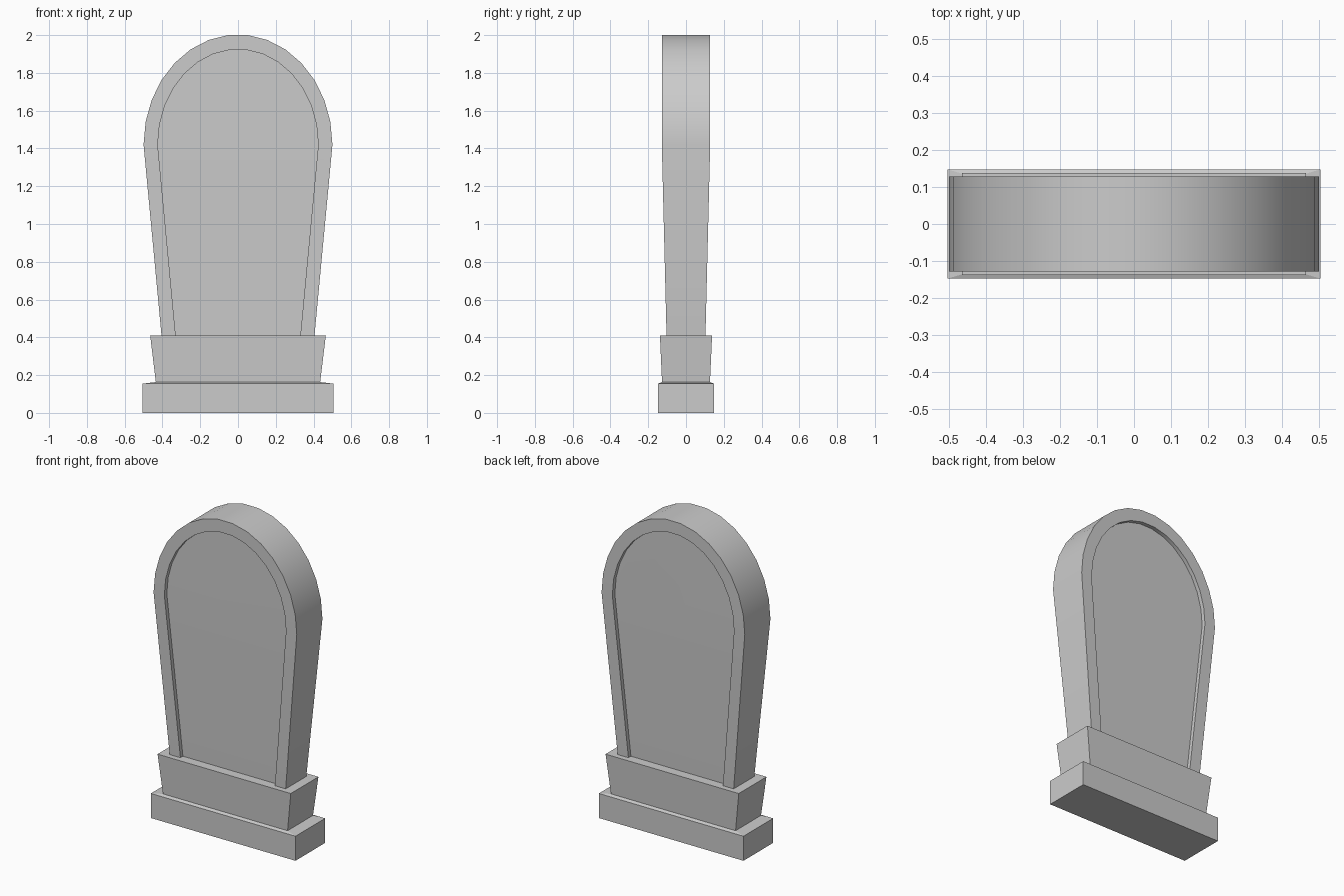
import bpy, bmesh, math

if "Cube" in bpy.data.objects:
    bpy.data.objects.remove(bpy.data.objects["Cube"])


def finish(name, bm, smooth=False):
    bmesh.ops.recalc_face_normals(bm, faces=bm.faces)
    mesh = bpy.data.meshes.new(name)
    bm.to_mesh(mesh)
    bm.free()
    ob = bpy.data.objects.new(name, mesh)
    bpy.context.collection.objects.link(ob)
    if smooth:
        bpy.ops.object.select_all(action='DESELECT')
        ob.select_set(True)
        bpy.context.view_layer.objects.active = ob
        bpy.ops.object.shade_smooth_by_angle(angle=math.radians(30))
    return ob


# Stepped pedestal: stacked rectangles (half width, half depth, height)
bm = bmesh.new()
rings = []
for hx, hy, z in [(0.505, 0.148, 0), (0.505, 0.148, 0.155),
                  (0.435, 0.127, 0.163), (0.465, 0.138, 0.41)]:
    rings.append([bm.verts.new((sx * hx, sy * hy, z))
                  for sx, sy in ((-1, -1), (1, -1), (1, 1), (-1, 1))])
for a, b in zip(rings, rings[1:]):
    for i in range(4):
        j = (i + 1) % 4
        bm.faces.new((a[i], a[j], b[j], b[i]))
bm.faces.new(rings[0])
bm.faces.new(rings[-1])
finish("pedestal", bm)

# Arched headstone with a recessed panel on both faces
BOTTOM, SPRING, SEGMENTS = 0.41, 1.42, 15


def outline(foot, half, rise):
    arch = [(-half * math.cos(math.pi * i / SEGMENTS),
             SPRING + rise * math.sin(math.pi * i / SEGMENTS))
            for i in range(SEGMENTS + 1)]
    return [(-foot, BOTTOM)] + arch + [(foot, BOTTOM)]


def strip(bm, a, b):
    for i in range(len(a) - 1):
        bm.faces.new((a[i], a[i + 1], b[i + 1], b[i]))


outer = outline(0.405, 0.5, 0.583)
inner = outline(0.33, 0.425, 0.505)
bm = bmesh.new()


def loop(points, side, inset):
    # the slab thickens from its foot up to the start of the arch
    return [bm.verts.new((x, side * ((0.103 if z == BOTTOM else 0.128) - inset), z))
            for x, z in points]


edges, foot = [], []
for side in (-1, 1):
    rim, lip, panel = loop(outer, side, 0), loop(inner, side, 0), loop(inner, side, 0.025)
    strip(bm, rim, lip)
    strip(bm, lip, panel)
    bm.faces.new((panel[0], panel[1], panel[-2], panel[-1]))
    bm.faces.new(panel[1:-1])
    edges.append(rim)
    half = [rim[0], lip[0], panel[0], panel[-1], lip[-1], rim[-1]]
    foot += half if side < 0 else half[::-1]
strip(bm, *edges)
bm.faces.new(foot)
finish("headstone", bm, smooth=True)
